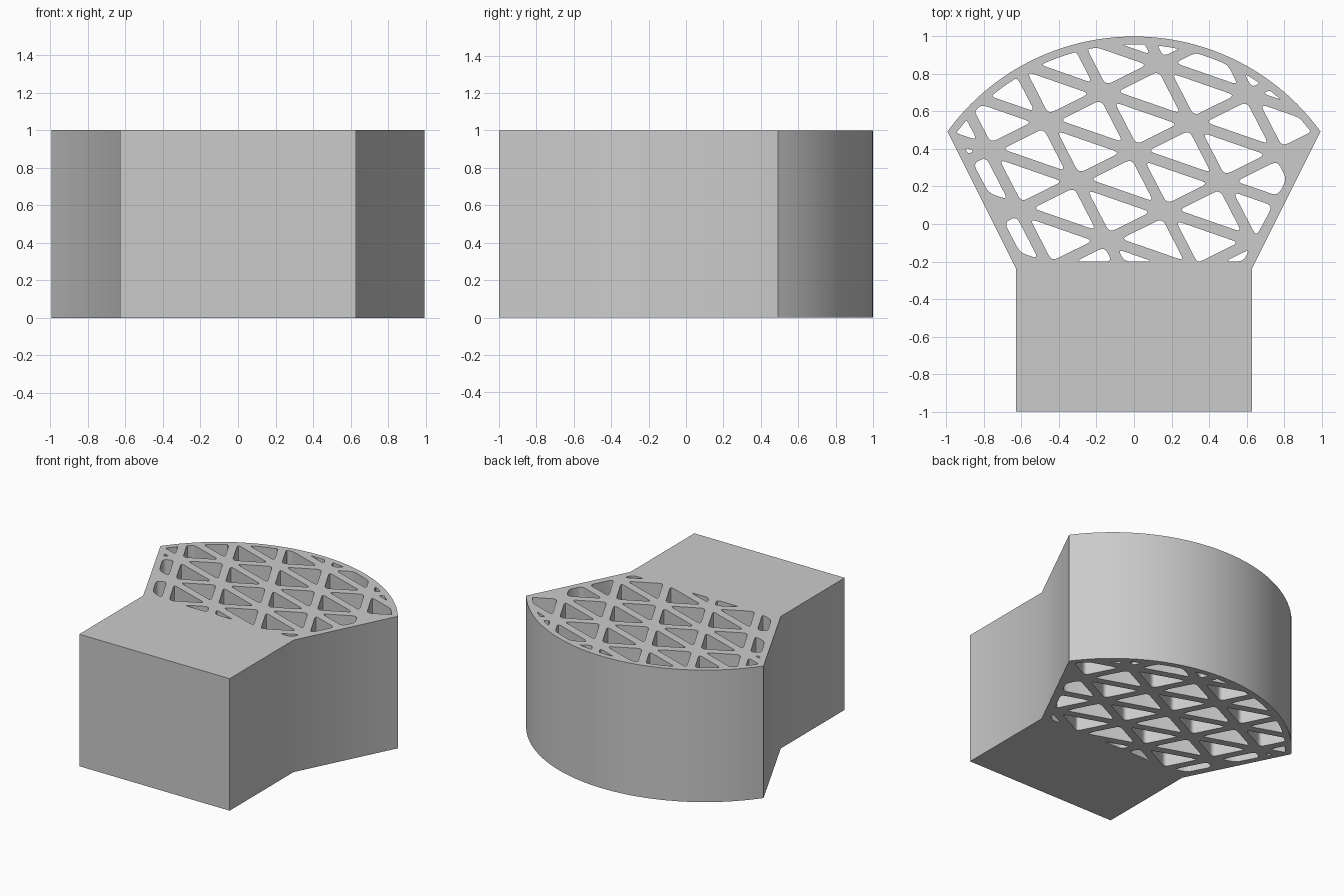
import bpy, bmesh, math
from mathutils import Vector

if "Cube" in bpy.data.objects:
    bpy.data.objects.remove(bpy.data.objects["Cube"])

V = lambda x, y: Vector((x, y))
R, CY = 1.23, -0.23             # fan arc radius and centre height
RIB, WALL = 0.029, 0.042        # half rib width, rim wall


def arc(r, n=48):
    a = math.asin(0.995 / R)
    return [V(r * math.sin(a - 2 * a * i / n), CY + r * math.cos(a - 2 * a * i / n))
            for i in range(n + 1)]


def clip(poly, p, n):
    """Keep the part of a convex polygon on the side of p that n points to."""
    out = []
    for i, b in enumerate(poly):
        a = poly[i - 1]
        da, db = (a - p).dot(n), (b - p).dot(n)
        if da * db < 0:
            out.append(a.lerp(b, da / (da - db)))
        if db >= 0:
            out.append(b)
    return out


def inward_planes(poly, d):
    """Edges of a counter-clockwise polygon moved inward by d."""
    for i, b in enumerate(poly):
        a = poly[i - 1]
        e = (b - a).normalized()
        n = V(-e.y, e.x)
        yield a + n * d, n


def area(p):
    return sum(p[i - 1].cross(p[i]) for i in range(len(p))) / 2


def fillet(poly, r):
    """Round the real corners of a polygon."""
    poly = [p for i, p in enumerate(poly) if (p - poly[i - 1]).length > 0.004]
    out = []
    for i, p in enumerate(poly):
        a, b = poly[i - 1] - p, poly[(i + 1) % len(poly)] - p
        if a.angle(b) > 2.7:
            out.append(p)
            continue
        s = p + a.normalized() * min(r, a.length * 0.4)
        t = p + b.normalized() * min(r, b.length * 0.4)
        out += [s.lerp(p, k).lerp(p.lerp(t, k), k) for k in (0, 0.25, 0.5, 0.75, 1)]
    return out


# Outer profile: square shank plus flared fan
outline = [V(-0.63, -1), V(0.63, -1), V(0.63, -0.235)] + arc(R) + [V(-0.63, -0.235)]

# Region of the fan that is pierced by the lattice
window = [V(-0.63, -0.2), V(0.63, -0.2)] + arc(R)
planes = [(p, n) for i, (p, n) in enumerate(inward_planes(window, 0))]
walls = [(p + n * (0 if n.y > 0.99 else WALL), n) for p, n in planes]

# Triangular lattice cells
O, A, B = V(0, 0.385), V(0.163, -0.316), V(0.47, -0.163)
holes = []
for i in range(-8, 9):
    for j in range(-6, 7):
        q = O + A * i + B * j
        for tri in ([q, q + A, q + B], [q + A, q + A + B, q + B]):
            cell = tri
            for p, n in list(inward_planes(tri, RIB)) + walls:
                cell = clip(cell, p, n)
                if len(cell) < 3:
                    break
            if len(cell) >= 3 and area(cell) > 0.0007:
                cell = fillet(cell, 0.035)
                if len(cell) > 2:
                    holes.append(cell)

# Filled profile with holes, extruded to full height
curve = bpy.data.curves.new("lattice_profile", 'CURVE')
curve.dimensions, curve.fill_mode, curve.extrude = '2D', 'BOTH', 0.5
for loop in [outline] + holes:
    s = curve.splines.new('POLY')
    s.points.add(len(loop) - 1)
    for pt, p in zip(s.points, loop):
        pt.co = (p.x, p.y, 0, 1)
    s.use_cyclic_u = True
tmp = bpy.data.objects.new("profile_helper", curve)
bpy.context.collection.objects.link(tmp)
mesh = bpy.data.meshes.new_from_object(tmp.evaluated_get(bpy.context.evaluated_depsgraph_get()))
bpy.data.objects.remove(tmp)

bm = bmesh.new()
bm.from_mesh(mesh)
bmesh.ops.remove_doubles(bm, verts=bm.verts, dist=1e-4)
bmesh.ops.translate(bm, verts=bm.verts, vec=(0, 0, 0.5))
bmesh.ops.recalc_face_normals(bm, faces=bm.faces)
bm.to_mesh(mesh)
bm.free()
mesh.name = "lattice_block"
body = bpy.data.objects.new("lattice_block", mesh)
bpy.context.collection.objects.link(body)

# Slightly softened rims
bev = body.modifiers.new("soft_edges", 'BEVEL')
bev.width, bev.segments, bev.limit_method = 0.01, 2, 'ANGLE'
bev.angle_limit = math.radians(60)

bpy.context.view_layer.objects.active = body
body.select_set(True)
bpy.ops.object.shade_smooth_by_angle(angle=math.radians(30))
